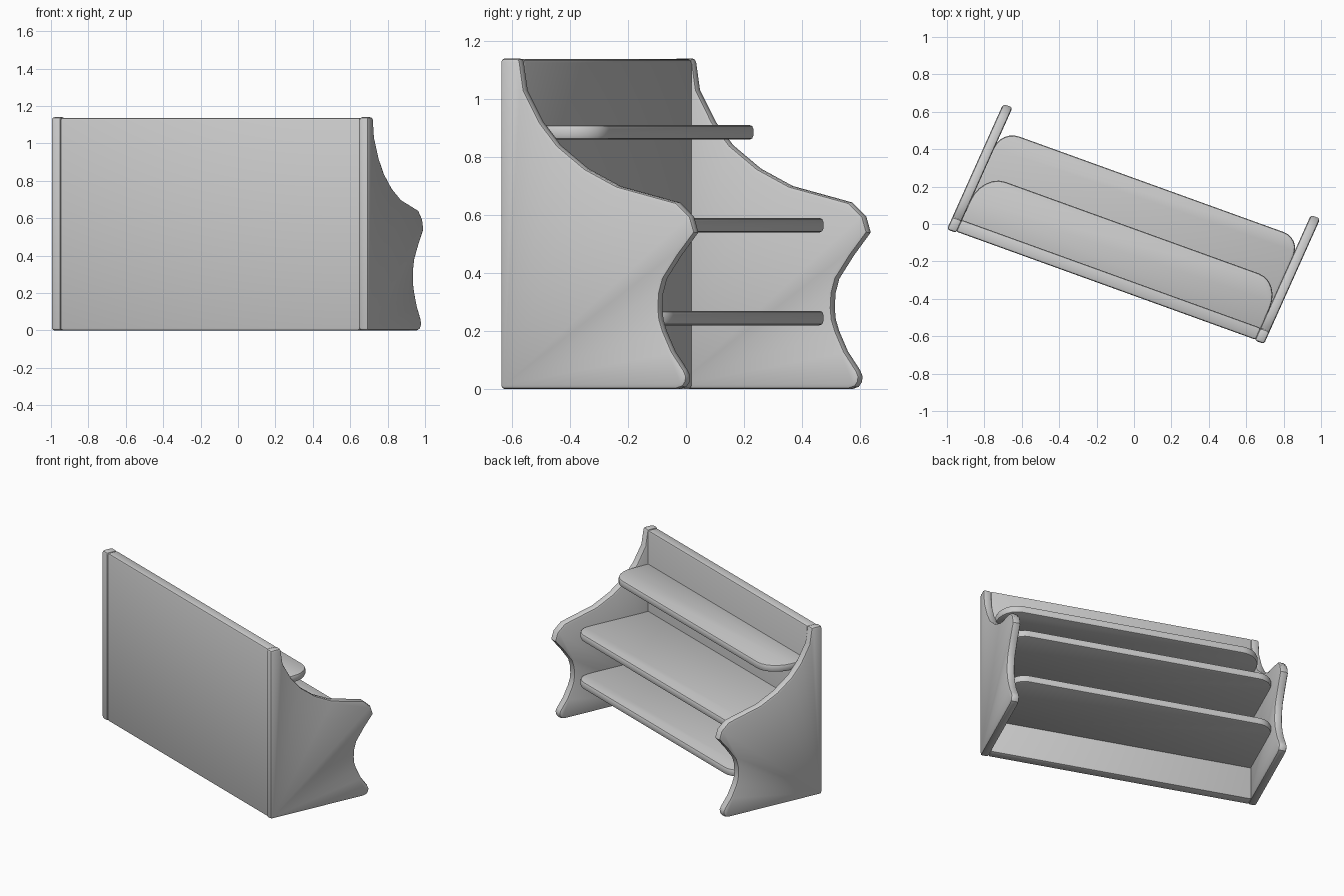
import bpy, bmesh, math
from mathutils import Vector

if "Cube" in bpy.data.objects:
    bpy.data.objects.remove(bpy.data.objects["Cube"])

# Skewed floor frame: U runs along the shelves, V from back to front edge
O = Vector((-0.975, -0.038, 0))
U = Vector((0.9406, -0.3396, 0))
V = Vector((0.409, 0.912, 0))
Z = Vector((0, 0, 1))
WIDTH = 1.749
HALF = 0.027


def place(a, b, z):
    return O + U * a + V * b + Z * z


def slab(name, outline, offset, bevel):
    """Extrude a closed outline of (a, b, z) points and round its rims."""
    bm = bmesh.new()
    lo = [bm.verts.new(place(*p)) for p in outline]
    hi = [bm.verts.new(place(*(p[i] + offset[i] for i in range(3)))) for p in outline]
    bm.faces.new(lo)
    bm.faces.new(hi)
    n = len(outline)
    for i in range(n):
        j = (i + 1) % n
        bm.faces.new((lo[i], lo[j], hi[j], hi[i]))
    bmesh.ops.recalc_face_normals(bm, faces=bm.faces)
    mesh = bpy.data.meshes.new(name)
    bm.to_mesh(mesh)
    bm.free()
    ob = bpy.data.objects.new(name, mesh)
    bpy.context.collection.objects.link(ob)
    bpy.ops.object.select_all(action='DESELECT')
    ob.select_set(True)
    bpy.context.view_layer.objects.active = ob
    mod = ob.modifiers.new("rounded_rim", 'BEVEL')
    mod.width = bevel
    mod.segments = 2
    mod.limit_method = 'ANGLE'
    mod.angle_limit = math.radians(62)
    mod.use_clamp_overlap = False
    bpy.ops.object.modifier_apply(modifier=mod.name)
    bpy.ops.object.shade_smooth_by_angle(angle=math.radians(30))
    return ob


# Scalloped side panels: (depth, height)
profile = [(0, 0), (0, 1.14), (.073, 1.14), (.09, 1.03), (.15, .92), (.216, .84),
           (.32, .76), (.44, .70), (.666, .643), (.718, .595), (.735, .54),
           (.671, .46), (.616, .38), (.602, .33), (.599, .28), (.603, .24),
           (.616, .20), (.649, .13), (.695, .065), (.704, .045), (.702, .025),
           (.690, .008), (.665, 0)]
for name, a in (("left_side_panel", 0), ("right_side_panel", WIDTH)):
    slab(name, [(a - HALF, b, z) for b, z in profile], (2 * HALF, 0, 0), 0.014)

# Back board
a0, a1 = HALF - 0.004, WIDTH - HALF + 0.004
slab("back_board", [(a0, .006, 0), (a1, .006, 0), (a1, .075, 0), (a0, .075, 0)],
     (0, 0, 1.137), 0.012)


# Shelves with rounded front corners
def shelf(name, z, depth, ra, rb):
    arc = [math.radians(15 * i) for i in range(7)]
    right = [(a1 - ra + ra * math.cos(t), depth - rb + rb * math.sin(t), z) for t in arc]
    left = [(a0 + a1 - a, b, z) for a, b, _ in reversed(right)]
    slab(name, [(a0, .06, z), (a1, .06, z)] + right + left, (0, 0, 0.05), 0.013)


shelf("lower_shelf", .22, .60, .10, .10)
shelf("middle_shelf", .54, .60, .10, .10)
shelf("upper_shelf", .86, .346, .13, .16)
